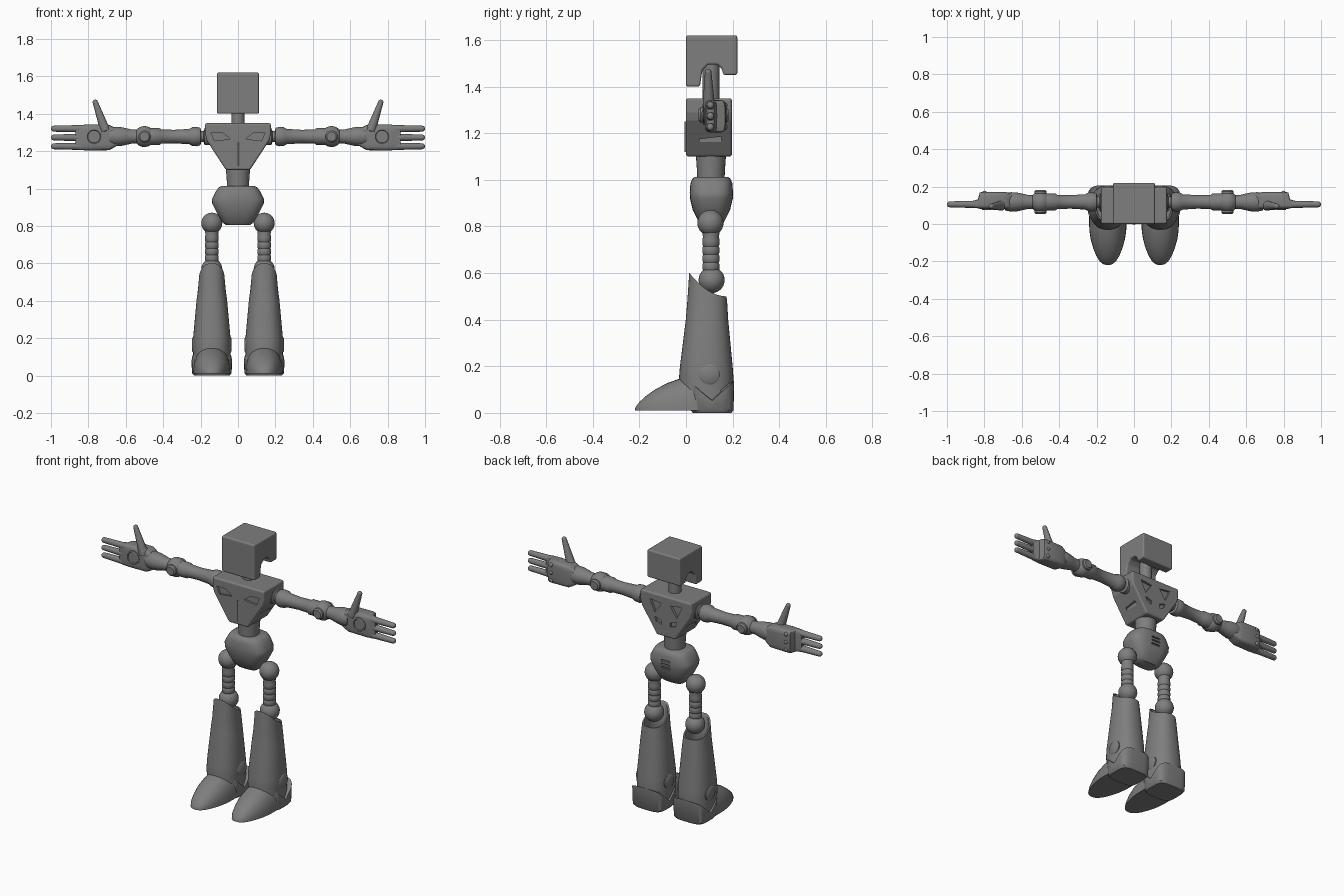
import bpy, bmesh
from math import sin, cos, pi, radians, copysign
from mathutils import Vector

cube = bpy.data.objects.get("Cube")
if cube:
    bpy.data.objects.remove(cube)

grey = bpy.data.materials.new("plain_grey")
grey.use_nodes = True
COLOUR = (0.21, 0.21, 0.21, 1)
grey.diffuse_color = COLOUR
shader = next(n for n in grey.node_tree.nodes if n.type == "BSDF_PRINCIPLED")
shader.inputs["Base Color"].default_value = COLOUR
shader.inputs["Roughness"].default_value = 0.6


def finish(name, bm, mirror=False, smooth=40):
    bmesh.ops.recalc_face_normals(bm, faces=bm.faces)
    me = bpy.data.meshes.new(name)
    bm.to_mesh(me)
    bm.free()
    me.materials.append(grey)
    if smooth:
        for p in me.polygons:
            p.use_smooth = True
        me.set_sharp_from_angle(angle=radians(smooth))
    ob = bpy.data.objects.new(name, me)
    bpy.context.collection.objects.link(ob)
    if mirror:
        ob.modifiers.new("Mirror", "MIRROR").use_mirror_merge = False
    return ob


def loft(name, rings, mirror=False, smooth=40):
    bm = bmesh.new()
    loops = [[bm.verts.new(p) for p in ring] for ring in rings]
    n = len(loops[0])
    for a, b in zip(loops, loops[1:]):
        for i in range(n):
            j = (i + 1) % n
            bm.faces.new((a[i], a[j], b[j], b[i]))
    bm.faces.new(loops[0][::-1])
    bm.faces.new(loops[-1])
    return finish(name, bm, mirror, smooth)


def oval(u, v, e=2, n=32):
    """Superellipse outline; a larger e gives a boxier shape."""
    pts = []
    for i in range(n):
        c, s = cos(2 * pi * i / n), sin(2 * pi * i / n)
        pts.append((copysign(abs(c) ** (2 / e), c) * u, copysign(abs(s) ** (2 / e), s) * v))
    return pts


def lathe(name, start, axis, profile, mirror=True, n=28):
    rot = Vector(axis).to_track_quat("Z", "Y")
    rings = [[Vector(start) + rot @ Vector((x, y, d)) for x, y in oval(r, r, n=n)]
             for d, r in profile]
    return loft(name, rings, mirror)


def ball(name, centre, r, mirror=True):
    steps = [pi * (i + 0.2) / 14.4 for i in range(15)]
    lathe(name, centre, (0, 0, 1), [(-r * cos(t), r * sin(t)) for t in steps], mirror)


def capsule(name, a, b, r0, r1):
    axis = Vector(b) - Vector(a)
    tip = axis.length - r1
    steps = [(tip + r1 * sin(t), r1 * cos(t)) for t in (0.3, 0.6, 0.9, 1.2, 1.5)]
    lathe(name, a, axis, [(0, r0), (tip, r1)] + steps, n=16)


def prism(name, outline, place, lo, hi, bevel=0.0, mirror=False):
    """Extrude an outline between two depths; place maps (u, v, depth) to a point."""
    ob = loft(name, [[place(u, v, d) for u, v in outline] for d in (lo, hi)], mirror, 0)
    if bevel:
        mod = ob.modifiers.new("Bevel", "BEVEL")
        mod.width, mod.segments, mod.limit_method = bevel, 3, "ANGLE"
    return ob


def along_x(u, v, d):
    return (d, u, v)


def along_y(u, v, d):
    return (u, d, v)


def apply_all(ob):
    bpy.context.view_layer.objects.active = ob
    for mod in list(ob.modifiers):
        bpy.ops.object.modifier_apply(modifier=mod.name)


def carve(target, cutters):
    for c in cutters:
        apply_all(c)
        mod = target.modifiers.new("Cut", "BOOLEAN")
        mod.operation, mod.object, mod.solver = "DIFFERENCE", c, "EXACT"
        apply_all(target)
        bpy.data.objects.remove(c)


# Head: hooked block with an arched gap underneath
head = [(0, 1.40), (0, 1.62), (0.22, 1.62), (0.22, 1.45), (0.16, 1.45),
        (0.155, 1.475), (0.135, 1.495), (0.095, 1.495), (0.07, 1.47), (0.06, 1.40)]
prism("head", head, along_x, -0.112, 0.112, 0.009)
lathe("neck", (0, 0.107, 1.3), (0, 0, 1), [(0, 0.036), (0.21, 0.036)], False)

# Chest: tapered block with carved panels
half = [(0.065, 1.10), (0.166, 1.255), (0.176, 1.29), (0.176, 1.35)]
outline = half + [(-x, z) for x, z in reversed(half)]
chest = prism("chest", outline, along_y, 0.0, 0.197, 0.01)
apply_all(chest)
pec = [(0.04, 1.265), (0.085, 1.3), (0.145, 1.3), (0.125, 1.255)]
shoulder_blade = [(0.03, 1.30), (0.11, 1.31), (0.075, 1.235)]
back_slot = [(0.03, 1.195), (0.075, 1.21), (0.065, 1.18), (0.03, 1.17)]
cutters = [prism("pec_cutter", pec, along_y, -0.05, 0.012, 0, True),
           prism("blade_cutter", shoulder_blade, along_y, 0.183, 0.25, 0, True),
           prism("slot_cutter", back_slot, along_y, 0.185, 0.25, 0, True),
           prism("flank_cutter", [(0.06, 1.13), (0.15, 1.13), (0.15, 1.185), (0.06, 1.175)],
                 along_x, 0.105, 0.2, 0, True)]
carve(chest, cutters)
prism("chest_keel", [(0, -0.006), (0.022, 0.006), (-0.022, 0.006)],
      lambda u, v, d: (u, v, d), 1.12, 1.25)
lathe("waist", (0, 0.107, 0.99), (0, 0, 1), [(0, 0.058), (0.05, 0.06), (0.12, 0.065)], False)

# Pelvis: rounded faceted bowl
bowl = [(0.805, 0.065, 0.04), (0.82, 0.085, 0.055), (0.87, 0.113, 0.08), (0.92, 0.138, 0.092),
        (0.945, 0.139, 0.093), (0.985, 0.118, 0.09), (1.005, 0.105, 0.082), (1.013, 0.09, 0.07)]
pelvis = loft("pelvis", [[(x, 0.109 + y, z) for x, y in oval(w, d, 3, 40)] for z, w, d in bowl])
slots = []
for i in range(3):
    z = 0.905 + 0.022 * i
    slots.append(prism("vent_cutter", [(-0.03, z), (0.03, z), (0.03, z + 0.009), (-0.03, z + 0.009)],
                       along_y, 0.188, 0.25))
carve(pelvis, slots)

# Upper legs: hip ball, ribbed thigh, knee ball
LEG = 0.14
ball("hip_ball", (LEG, 0.105, 0.815), 0.056)
thigh = [(0.56, 0.036), (0.6, 0.036)]
for i in range(4):
    z = 0.61 + 0.035 * i
    thigh += [(z, 0.033), (z + 0.008, 0.037), (z + 0.027, 0.037)]
thigh += [(0.755, 0.034), (0.8, 0.042)]
lathe("thigh", (LEG, 0.107, 0), (0, 0, 1), thigh)
ball("knee_ball", (LEG, 0.11, 0.57), 0.056)


def leg_ring(z, cy, w, d, e=2.3, lift=lambda y: 0):
    return [(LEG + x, cy + y, z + lift(cy + y)) for x, y in oval(w, d, e, 40)]


# Boots: hollow slanted shin, domed toe, heel guard and ankle disc
def collar(y):
    return 0.1 * (max(0, 0.175 - y) / 0.16) ** 2


loft("boot_shin", [leg_ring(0.01, 0.09, 0.098, 0.108), leg_ring(0.15, 0.087, 0.1, 0.117),
                   leg_ring(0.2, 0.087, 0.1, 0.113), leg_ring(0.4, 0.09, 0.082, 0.091),
                   leg_ring(0.47, 0.091, 0.073, 0.086),
                   leg_ring(0.5, 0.094, 0.068, 0.08, lift=collar),
                   leg_ring(0.5, 0.094, 0.06, 0.072, lift=collar),
                   leg_ring(0.43, 0.094, 0.058, 0.07)], True)

toe = [(0.06, 0.1, 0.16), (0.02, 0.1, 0.152), (-0.03, 0.099, 0.136), (-0.08, 0.092, 0.118),
       (-0.13, 0.078, 0.092), (-0.17, 0.062, 0.064), (-0.2, 0.043, 0.037), (-0.214, 0.026, 0.018),
       (-0.219, 0.01, 0.008)]
loft("boot_toe", [[(LEG + x, y, 0.01 + max(0, v)) for x, v in oval(w, h, 2.2)]
                  for y, w, h in toe], True)

loft("heel_guard", [leg_ring(0.0, 0.112, 0.095, 0.083, 4), leg_ring(0.012, 0.112, 0.105, 0.092, 4),
                    leg_ring(0.05, 0.112, 0.108, 0.095, 4, lambda y: 0.9 * abs(y - 0.11)),
                    leg_ring(0.055, 0.112, 0.09, 0.085, 4, lambda y: 0.9 * abs(y - 0.11))], True)
lathe("ankle_disc", (LEG, 0.1, 0.165), (1, 0, 0),
      [(-0.105, 0.035), (-0.098, 0.045), (0.098, 0.045), (0.105, 0.035)])

# Arms
ARM = (0, 0.118, 1.278)
lathe("upper_arm", ARM, (1, 0, 0),
      [(0.13, 0.045), (0.178, 0.045), (0.184, 0.03), (0.197, 0.03), (0.201, 0.046), (0.22, 0.052),
       (0.245, 0.05), (0.26, 0.041), (0.34, 0.036), (0.41, 0.038), (0.42, 0.045), (0.47, 0.045)])
ball("elbow_ball", (0.5, 0.118, 1.278), 0.056)
lathe("elbow_disc", (0.5, 0.118, 1.278), (0, 1, 0),
      [(-0.064, 0.025), (-0.056, 0.033), (0.056, 0.033), (0.064, 0.025)])
lathe("forearm", ARM, (1, 0, 0),
      [(0.53, 0.036), (0.57, 0.038), (0.6, 0.045), (0.63, 0.051), (0.66, 0.052), (0.69, 0.045)])

# Hands: boxy palm, three fingers and a raised thumb
palm = [(0.64, 0.12, 0.035, 0.04), (0.67, 0.124, 0.043, 0.058), (0.69, 0.126, 0.046, 0.068),
        (0.81, 0.126, 0.046, 0.07), (0.825, 0.124, 0.043, 0.068), (0.835, 0.108, 0.024, 0.067),
        (0.87, 0.105, 0.016, 0.064)]
loft("palm", [[(x, cy + y, 1.273 + z) for y, z in oval(d, h, 5)] for x, cy, d, h in palm], True)
lathe("palm_disc", (0.77, 0.09, 1.278), (0, -1, 0),
      [(0, 0.042), (0.014, 0.042), (0.016, 0.036), (0.011, 0.033)])
for label, z in (("upper", 1.32), ("middle", 1.273), ("lower", 1.226)):
    capsule(label + "_finger", (0.83, 0.105, z), (1.0, 0.105, z), 0.02, 0.016)
    ball(label + "_knuckle", (0.8, 0.165, z), 0.013)
capsule("thumb", (0.71, 0.098, 1.31), (0.768, 0.095, 1.475), 0.027, 0.014)
ball("thumb_joint", (0.715, 0.1, 1.325), 0.028)
